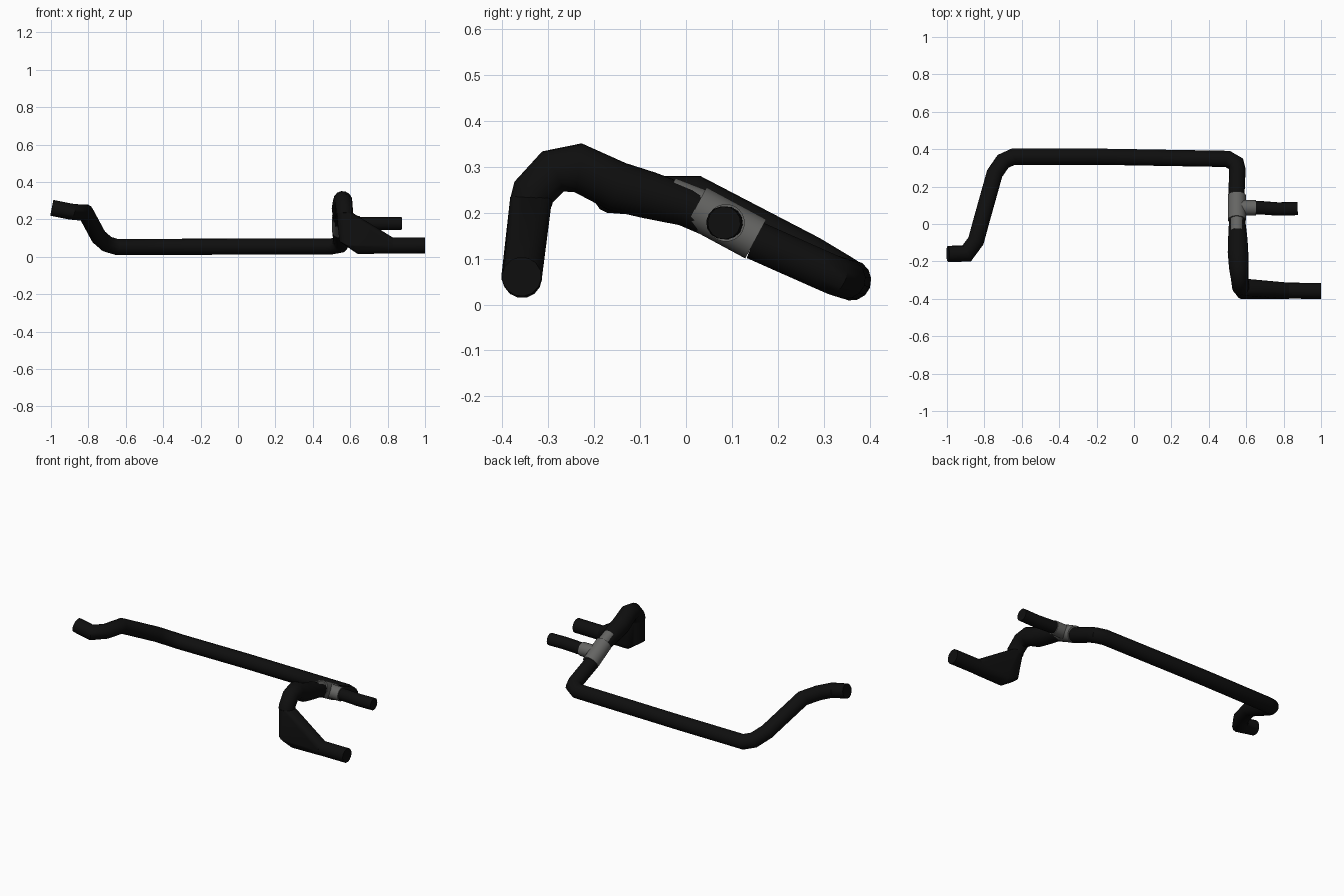
import bpy, bmesh, math
from mathutils import Vector

if "Cube" in bpy.data.objects:
    bpy.data.objects.remove(bpy.data.objects["Cube"])


def material(name, rgb):
    m = bpy.data.materials.new(name)
    m.diffuse_color = (*rgb, 1)
    m.use_nodes = True
    m.node_tree.nodes["Principled BSDF"].inputs["Base Color"].default_value = m.diffuse_color
    return m


RUBBER = material("black rubber", (0.0045, 0.0045, 0.0045))
METAL = material("grey metal", (0.13, 0.13, 0.125))


def finish(bm, name, mat):
    bmesh.ops.recalc_face_normals(bm, faces=bm.faces)
    me = bpy.data.meshes.new(name)
    bm.to_mesh(me)
    bm.free()
    ob = bpy.data.objects.new(name, me)
    bpy.context.collection.objects.link(ob)
    me.materials.append(mat)
    bpy.ops.object.select_all(action='DESELECT')
    ob.select_set(True)
    bpy.context.view_layer.objects.active = ob
    bpy.ops.object.shade_smooth_by_angle(angle=math.radians(35))
    return ob


def tube(name, pts, radius, mat, sides=14):
    """Mitred round tube along a list of points, capped at both ends."""
    pts = [Vector(p) for p in pts]
    radii = radius if isinstance(radius, list) else [radius] * len(pts)
    dirs = [(b - a).normalized() for a, b in zip(pts, pts[1:])]
    u = dirs[0].orthogonal().normalized()
    bm = bmesh.new()
    rings = []
    for i, p in enumerate(pts):
        din, dout = dirs[max(i - 1, 0)], dirs[min(i, len(dirs) - 1)]
        n = (din + dout).normalized()
        v = din.cross(u)
        ring = []
        for k in range(sides):
            a = 2 * math.pi * k / sides
            o = radii[i] * (u * math.cos(a) + v * math.sin(a))
            o -= din * (o.dot(n) / din.dot(n))
            ring.append(bm.verts.new(p + o))
        rings.append(ring)
        u = din.rotation_difference(dout) @ u
    for a, b in zip(rings, rings[1:]):
        for k in range(sides):
            j = (k + 1) % sides
            bm.faces.new((a[k], a[j], b[j], b[k]))
    bm.faces.new(rings[0])
    bm.faces.new(rings[-1])
    return finish(bm, name, mat)


# long hose from the left end to the tee
tube("long_hose", [
    (-0.995, -0.16, 0.262), (-0.895, -0.158, 0.242), (-0.845, -0.09, 0.237),
    (-0.815, 0.02, 0.237), (-0.745, 0.27, 0.107), (-0.70, 0.335, 0.068),
    (-0.645, 0.36, 0.052), (-0.2, 0.36, 0.054), (0.5, 0.348, 0.056),
    (0.545, 0.322, 0.064), (0.553, 0.29, 0.078), (0.547, 0.15, 0.14)],
    0.0435, RUBBER)

# arched hose from the tee to the drop
tube("arched_hose", [
    (0.548, 0.06, 0.187), (0.552, 0.0, 0.215), (0.555, -0.08, 0.238),
    (0.556, -0.15, 0.257), (0.56, -0.235, 0.298), (0.565, -0.29, 0.29),
    (0.57, -0.332, 0.245), (0.57, -0.337, 0.225)],
    [0.043, 0.045, 0.052, 0.055, 0.052, 0.047, 0.046, 0.046], RUBBER)

# pinched bend: hull spanning the drop and the start of the outlet
bm = bmesh.new()
R = 0.043
for k in range(14):
    c, s = math.cos(k * math.tau / 14), math.sin(k * math.tau / 14)
    bm.verts.new((0.57 + R * c, -0.337 + 0.047 * s, 0.235))
    bm.verts.new((0.585 + R * c, -0.36 + R * s, 0.06 - 0.022 * c))
    bm.verts.new((0.64, -0.357 + R * c, 0.057 + R * s))
    bm.verts.new((0.83, -0.357 + R * c, 0.06 + R * s))
hull = bmesh.ops.convex_hull(bm, input=bm.verts)
inner = [g for g in hull["geom_interior"] if isinstance(g, bmesh.types.BMVert)]
bmesh.ops.delete(bm, geom=inner, context='VERTS')
finish(bm, "pinched_bend", RUBBER)

# straight outlet hose
tube("outlet_hose", [(0.80, -0.356, 0.06), (1.0, -0.358, 0.061)], R, RUBBER)

# metal tee: body, barb showing through the hose, side branch
tube("tee_body", [(0.55, 0.152, 0.143), (0.55, 0.022, 0.213)], 0.0485, METAL, 20)
tube("tee_barb", [(0.55, 0.06, 0.205), (0.551, -0.036, 0.242)], 0.036, METAL, 20)
tube("tee_branch", [(0.55, 0.087, 0.178), (0.652, 0.087, 0.178)], 0.041, METAL, 20)

# short hose on the side branch
tube("branch_hose", [(0.62, 0.089, 0.178), (0.68, 0.087, 0.178),
                     (0.77, 0.08, 0.178), (0.875, 0.083, 0.178)],
     0.036, RUBBER)
